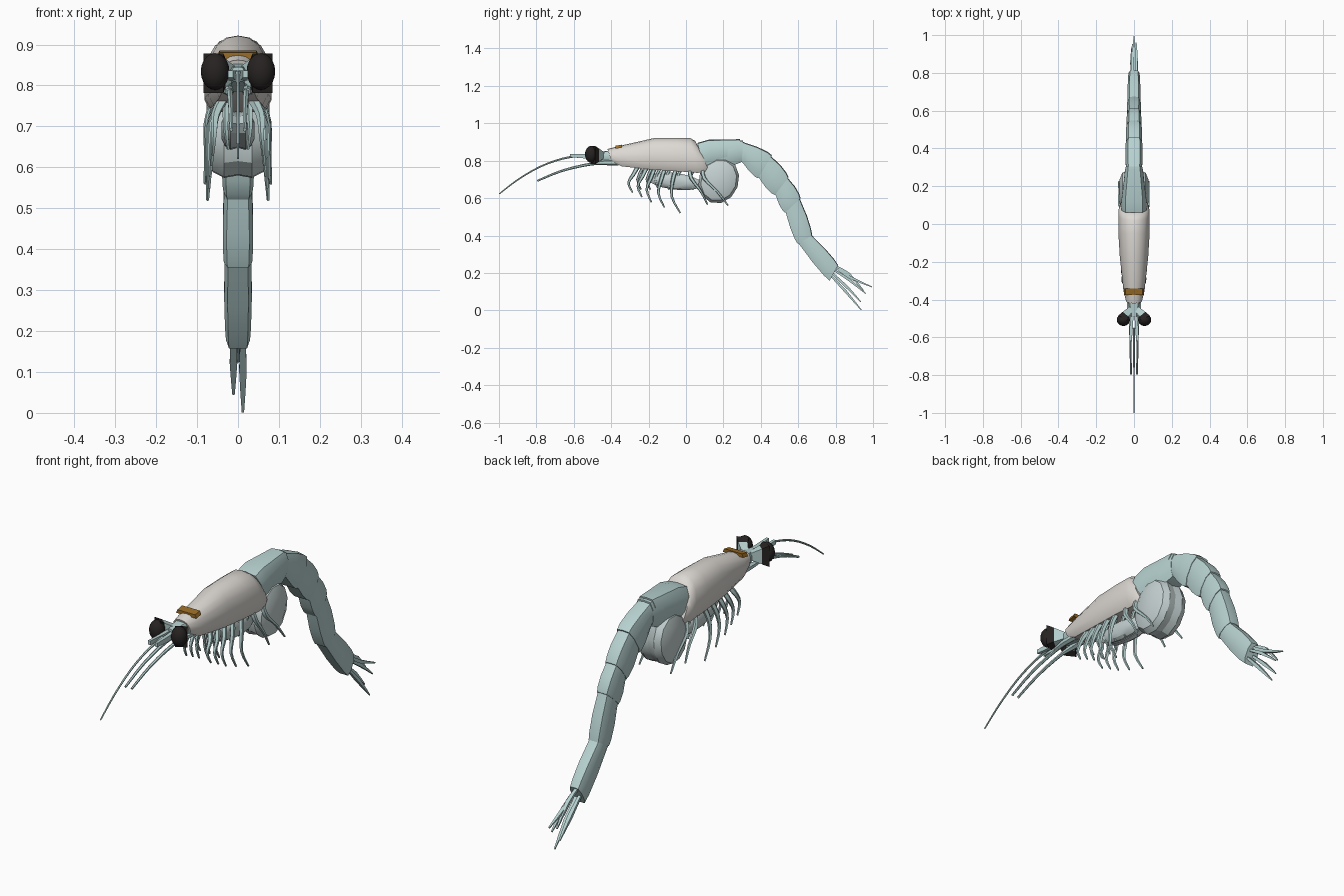
import bpy, bmesh, math
from mathutils import Vector

if "Cube" in bpy.data.objects:
    bpy.data.objects.remove(bpy.data.objects["Cube"])


def material(name, rgb):
    m = bpy.data.materials.new(name)
    m.diffuse_color = (*rgb, 1)
    m.use_nodes = True
    m.node_tree.nodes["Principled BSDF"].inputs["Base Color"].default_value = m.diffuse_color
    return m


TEAL = material("pale_teal", (0.47, 0.64, 0.63))
SHELL = material("shell_white", (0.72, 0.69, 0.65))
POUCH = material("pouch_grey", (0.56, 0.64, 0.64))
BLACK = material("eye_black", (0.02, 0.016, 0.016))
AMBER = material("amber", (0.32, 0.15, 0.02))


def finish(name, bm, mat, angle=30):
    bmesh.ops.recalc_face_normals(bm, faces=bm.faces)
    me = bpy.data.meshes.new(name)
    bm.to_mesh(me)
    bm.free()
    me.shade_smooth()
    me.set_sharp_from_angle(angle=math.radians(angle))
    me.materials.append(mat)
    ob = bpy.data.objects.new(name, me)
    bpy.context.collection.objects.link(ob)
    return ob


def loft(name, rings, mat, angle=30):
    """Skin a list of equal-length point loops and cap both ends."""
    bm = bmesh.new()
    loops = [[bm.verts.new(p) for p in r] for r in rings]
    n = len(loops[0])
    for a, b in zip(loops, loops[1:]):
        for i in range(n):
            bm.faces.new((a[i], a[(i + 1) % n], b[(i + 1) % n], b[i]))
    bm.faces.new(loops[0])
    bm.faces.new(loops[-1])
    return finish(name, bm, mat, angle)


def section(top, bot, w, prof):
    """Half profile of (across, down) pairs mirrored into a ring between top and bottom points."""
    t, b = Vector((0, *top)), Vector((0, *bot))
    full = prof + [(-u, v) for u, v in reversed(prof) if u > 0]
    return [t.lerp(b, v) + Vector((u * w, 0, 0)) for u, v in full]


def tube(name, pts, radii, mat, sides=6, flat=1.0, smooth=3):
    """Tapered sweep through points; flat scales the cross-section upwards direction."""
    P = [Vector(p) for p in pts]
    path, rad = [], []
    for i in range(len(P) - 1):
        a, b, c, d = P[max(i - 1, 0)], P[i], P[i + 1], P[min(i + 2, len(P) - 1)]
        for k in range(smooth):
            t = k / smooth
            path.append(0.5 * (2 * b + (c - a) * t + (2 * a - 5 * b + 4 * c - d) * t * t
                               + (3 * b - a - 3 * c + d) * t ** 3))
            rad.append(radii[i] * (1 - t) + radii[i + 1] * t)
    path.append(P[-1])
    rad.append(radii[-1])
    rings = []
    for i, p in enumerate(path):
        t = (path[min(i + 1, len(path) - 1)] - path[max(i - 1, 0)]).normalized()
        up = Vector((1, 0, 0)).cross(t).normalized()
        side = t.cross(up)
        rings.append([p + rad[i] * (math.cos(q) * side + flat * math.sin(q) * up)
                      for q in (2 * math.pi * (j + .5) / sides for j in range(sides))])
    return loft(name, rings, mat, 40)


# carapace
DOME = [(0, 0), (.35, .03), (.68, .14), (.88, .3), (1, .55), (.98, .85), (.8, 1), (0, 1)]
loft("carapace", [section(t, b, w, DOME) for t, b, w in [
    ((-.42, .862), (-.40, .80), .042),
    ((-.36, .878), (-.345, .77), .056),
    ((-.17, .921), (-.18, .752), .075),
    ((-.05, .922), (-.04, .743), .083),
    ((.02, .922), (.06, .735), .083),
    ((.05, .905), (.10, .738), .081),
    ((.068, .87), (.12, .755), .072)]], SHELL, 40)

# amber band across the front of the carapace
loft("carapace_band", [[(-.052, y, z - .016), (.052, y, z - .016), (.045, y, z), (-.045, y, z)]
                       for y, z in ((-.376, .880), (-.341, .886))], AMBER)

# abdomen segments, each slightly bulged and overlapping the next
BOX = [(0, 0), (.7, .03), (1, .3), (1, .75), (.75, 1), (0, 1)]
JOINTS = [((.06, .88), (.12, .755), .062), ((.30, .905), (.295, .795), .044),
          ((.455, .828), (.385, .71), .042), ((.545, .712), (.475, .62), .038),
          ((.61, .60), (.53, .525), .035), ((.672, .405), (.597, .36), .034),
          ((.81, .243), (.765, .163), .029)]
for i, (a, b) in enumerate(zip(JOINTS, JOINTS[1:])):
    rings = []
    for f, g in ((-.03, -.03), (.15, .0), (.5, .07), (.85, .07), (1.02, .02)):
        t, o = (Vector(a[k]).lerp(Vector(b[k]), f) for k in (0, 1))
        d = (t - o) * g
        rings.append(section(t + d, o - d, (a[2] * (1 - f) + b[2] * f) * (1 + g), BOX))
    loft(f"abdomen_segment_{i + 1}", rings, TEAL)

# side flaps where the first abdomen segment meets the carapace
loft("abdomen_shoulder", [section(t, b, w, BOX) for t, b, w in [
    ((.06, .895), (.10, .76), .066), ((.12, .912), (.14, .775), .066),
    ((.29, .915), (.28, .80), .046)]], TEAL)

# tail fan blades
for i, (x, b, m, e) in enumerate([
        (0, (.79, .235), (.88, .175), (.995, .125)),
        (.011, (.79, .215), (.87, .165), (.96, .09)),
        (-.011, (.78, .20), (.86, .125), (.935, .045)),
        (.012, (.775, .185), (.85, .105), (.937, .002)),
        (-.008, (.80, .235), (.87, .195), (.95, .105))]):
    tube(f"tail_blade_{i + 1}", [(x, *b), (x, *m), (x, *e)],
         [.009, .013, .004], TEAL, 4, .8, 2)

# head block between the eyes
loft("head", [section(t, b, w, BOX) for t, b, w in [
    ((-.40, .855), (-.38, .785), .036), ((-.44, .850), (-.43, .795), .028),
    ((-.49, .845), (-.49, .81), .016)]], TEAL)

# long antenna
tube("long_antenna", [(0, -.55, .83), (0, -.66, .811), (0, -.78, .768), (0, -.9, .698), (0, -.999, .622)],
     [.007, .005, .0045, .004, .003], TEAL)

for s, side in ((1, "right"), (-1, "left")):
    # eye, dark cup and stalk
    bm = bmesh.new()
    bmesh.ops.create_uvsphere(bm, u_segments=16, v_segments=10, radius=1)
    for v in bm.verts:
        v.co = Vector((s * .056 + v.co.x * .035, -.507 + v.co.y * .033, .834 + v.co.z * .045))
    finish(f"eye_{side}", bm, BLACK, 40)

    def plate(x0, x1, y0, y1, h):
        return [(s * x0, y0, .83 - h), (s * x1, y1, .83 - h), (s * x1, y1, .83 + h), (s * x0, y0, .83 + h)]
    loft(f"eye_stalk_{side}", [plate(.004, .02, -.46, -.435, .014), plate(.03, .06, -.49, -.465, .035)], TEAL)
    loft(f"eye_cup_{side}", [plate(.03, .06, -.49, -.465, .035), plate(.036, .084, -.51, -.485, .048)], BLACK)

    # antennule stem
    tube(f"antennule_stem_{side}", [(s * .01, -.45, .825), (s * .014, -.54, .824), (s * .018, -.62, .828)],
         [.013, .012, .009], TEAL, 4, 1.4, 1)

    # second antenna and its stem
    tube(f"antenna_{side}", [(s * .022, -.38, .785), (s * .02, -.5, .783), (s * .018, -.66, .747),
                             (s * .016, -.795, .692)], [.008, .008, .0065, .005], TEAL)
    tube(f"antenna_stem_{side}", [(s * .025, -.36, .79), (s * .026, -.44, .79), (s * .022, -.5, .785)],
         [.016, .014, .009], TEAL, 6, 1, 1)

    # walking legs: start y, tip y, tip z
    for i, (y0, y1, z1) in enumerate([(-.26, -.285, .63), (-.21, -.235, .605), (-.165, -.185, .578),
                                      (-.11, -.115, .55), (-.05, -.03, .52), (.02, .115, .565),
                                      (.09, .225, .56)]):
        x = .052 + .003 * i
        h = .755 - z1
        k = .035 if i < 5 else -.012
        tube(f"leg_{i + 1}_{side}", [(s * (x - .015), y0, .765), (s * (x + .003), y0 - k * .6, .765 - h * .3),
                                     (s * (x + .006), (y0 + y1) / 2 - k, .765 - h * .68), (s * (x + .01), y1, z1)],
             [.013, .011, .007, .004], TEAL, 5)
        # short inner branch
        if i < 6:
            tube(f"leg_branch_{i + 1}_{side}", [(s * .028, y0 + .025, .755), (s * .03, y0, .70),
                                                (s * .024, y0 + .02, .645)],
                 [.009, .007, .004], TEAL, 5, 1, 2)

    # brood pouch plates, rounded outlines shrinking outwards
    def pouch(name, cy, cz, ry, rz, levels, tilt):
        rings = []
        for x, k in levels:
            ring = []
            for j in range(12):
                q = 2 * math.pi * j / 12
                u, w = k * ry * math.cos(q), k * rz * math.sin(q)
                ring.append((s * x, cy + u * math.cos(tilt) - w * math.sin(tilt),
                             cz + u * math.sin(tilt) + w * math.cos(tilt)))
            rings.append(ring)
        loft(name, rings, POUCH, 30)
    pouch(f"rear_pouch_{side}", .175, .695, .107, .126, [(0, .95), (.034, 1), (.062, .88), (.077, .55)], -.35)
    pouch(f"front_pouch_{side}", -.06, .69, .15, .045, [(.002, .9), (.018, 1), (.032, .8), (.04, .45)], -.12)
